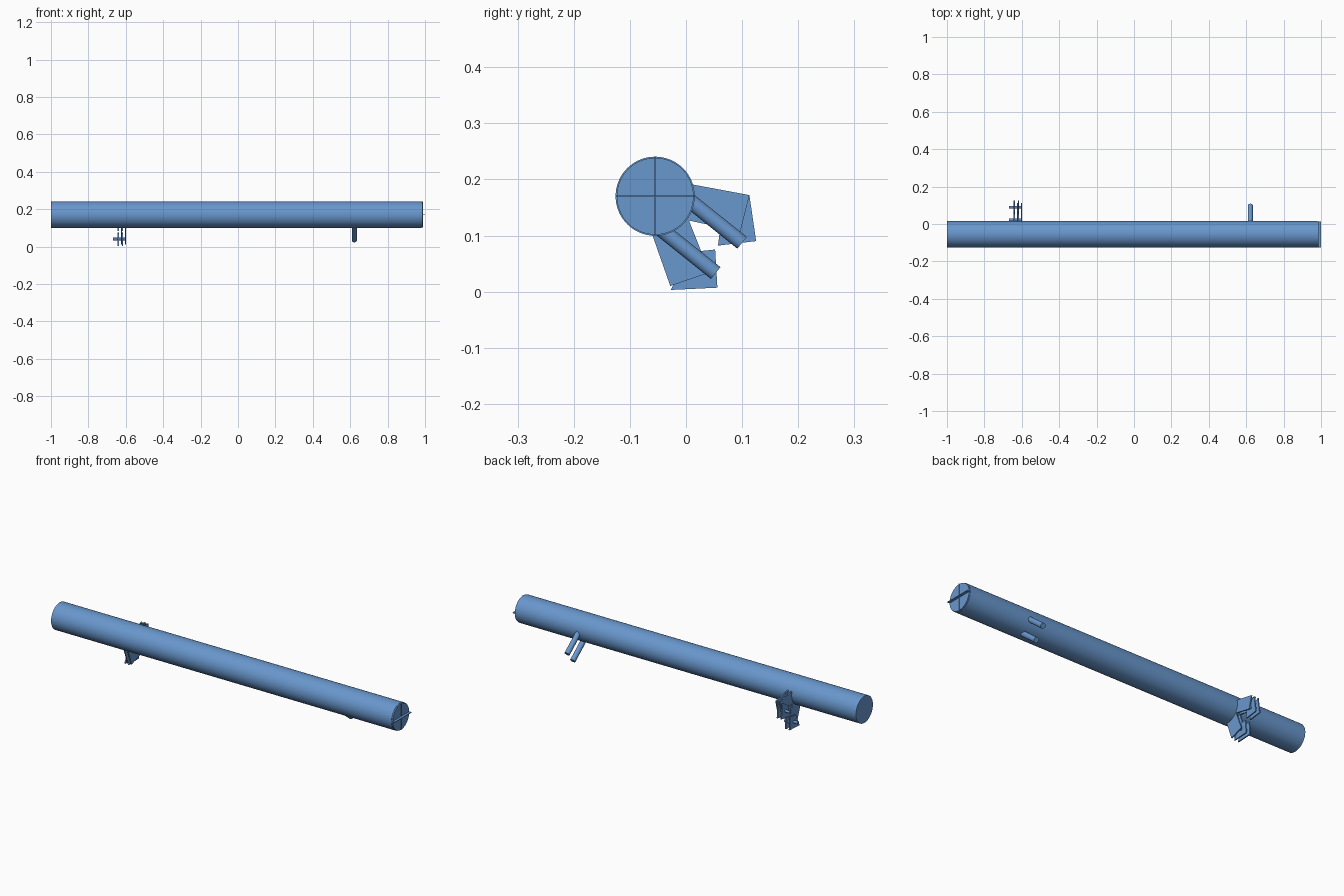
import bpy, bmesh, math
from mathutils import Vector

if "Cube" in bpy.data.objects:
    bpy.data.objects.remove(bpy.data.objects["Cube"])

blue = bpy.data.materials.new("steel_blue")
blue.use_nodes = True
COLOUR = (0.14, 0.31, 0.61, 1)
blue.diffuse_color = COLOUR
blue.node_tree.nodes["Principled BSDF"].inputs["Base Color"].default_value = COLOUR

AXIS_Y, AXIS_Z, RADIUS = -0.055, 0.17, 0.0705


def add_object(name, bm):
    bmesh.ops.recalc_face_normals(bm, faces=bm.faces)
    mesh = bpy.data.meshes.new(name)
    bm.to_mesh(mesh)
    bm.free()
    mesh.materials.append(blue)
    obj = bpy.data.objects.new(name, mesh)
    bpy.context.collection.objects.link(obj)
    return obj


def rod(name, start, end, radius, sides=32):
    start, end = Vector(start), Vector(end)
    bm = bmesh.new()
    bmesh.ops.create_cone(bm, cap_ends=True, segments=sides, radius1=radius,
                          radius2=radius, depth=(end - start).length)
    obj = add_object(name, bm)
    obj.rotation_mode = 'QUATERNION'
    obj.rotation_quaternion = (end - start).to_track_quat('Z', 'Y')
    obj.location = (start + end) / 2
    bpy.ops.object.select_all(action='DESELECT')
    obj.select_set(True)
    bpy.context.view_layer.objects.active = obj
    bpy.ops.object.shade_smooth_by_angle(angle=math.radians(35))
    return obj


def plate(name, outline, x0, x1):
    """Flat plate with a y-z outline, extruded along x."""
    bm = bmesh.new()
    face = bm.faces.new([bm.verts.new((x0, y, z)) for y, z in outline])
    out = bmesh.ops.extrude_face_region(bm, geom=[face])
    verts = [g for g in out["geom"] if isinstance(g, bmesh.types.BMVert)]
    bmesh.ops.translate(bm, verts=verts, vec=(x1 - x0, 0, 0))
    return add_object(name, bm)


def bar(name, half_y, half_z, x0, x1):
    plate(name, [(AXIS_Y + a * half_y, AXIS_Z + b * half_z)
                 for a, b in ((-1, -1), (1, -1), (1, 1), (-1, 1))], x0, x1)


# Main tube and slightly narrower end cap
rod("main_tube", (-1, AXIS_Y, AXIS_Z), (0.981, AXIS_Y, AXIS_Z), RADIUS, 64)
rod("end_cap", (0.98, AXIS_Y, AXIS_Z), (0.987, AXIS_Y, AXIS_Z), RADIUS - 0.002, 64)

# Crossed blades on the cap
bar("upright_blade", 0.0015, RADIUS - 0.001, 0.98, 0.99)
bar("level_blade", RADIUS - 0.001, 0.0015, 0.98, 1.0)
bar("cap_stop", 0.001, 0.004, 0.98, 0.988)

# Pair of slanted pins
for name, end in (("upper_pin", (0.10, 0.087)), ("lower_pin", (0.053, 0.033))):
    rod(name, (0.622, end[0] - 0.1, end[1] + 0.08), (0.622, *end), 0.0135)

# Two hinged clamps: paired arms, paired jaws and a through bolt
clamps = {
    "upper": ([(-0.01, 0.195), (0.113, 0.172), (0.097, 0.107), (-0.01, 0.13)],
              [(0.113, 0.172), (0.125, 0.09), (0.057, 0.082), (0.064, 0.14)],
              (0.09, 0.122)),
    "lower": ([(-0.065, 0.115), (-0.028, 0.01), (0.042, 0.034), (0.004, 0.13)],
              [(-0.027, 0.003), (0.056, 0.007), (0.052, 0.075), (0.005, 0.07)],
              (0.022, 0.04)),
}
for side, (arm, jaw, bolt) in clamps.items():
    for n, x in enumerate((-0.605, -0.626)):
        plate(f"{side}_arm_{n + 1}", arm, x, x + 0.006)
    for n, x in enumerate((-0.621, -0.643)):
        plate(f"{side}_jaw_{n + 1}", jaw, x, x + 0.006)
    rod(f"{side}_bolt", (-0.668, *bolt), (-0.6, *bolt), 0.007, 16)
